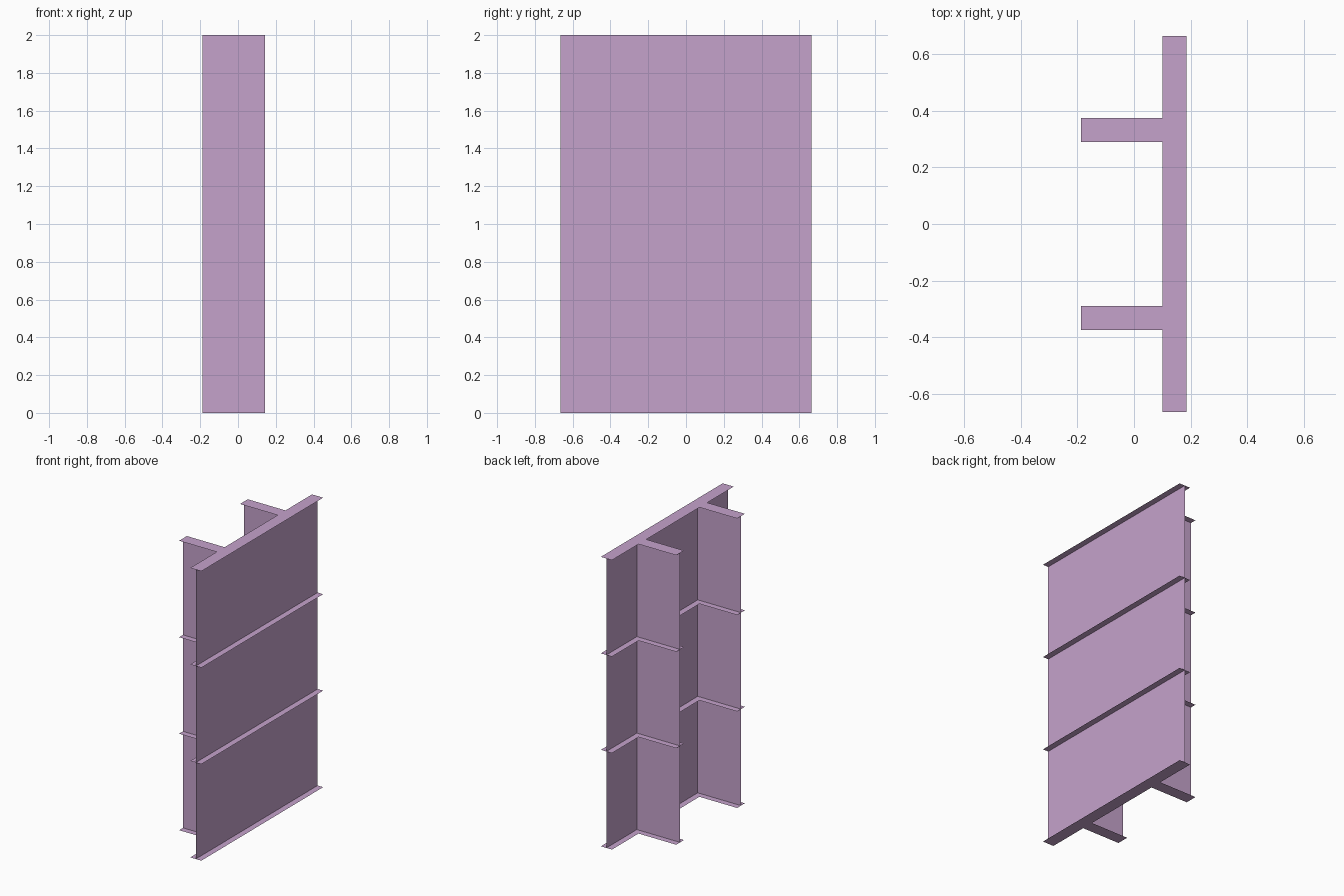
import bpy

if "Cube" in bpy.data.objects:
    bpy.data.objects.remove(bpy.data.objects["Cube"])

HEIGHT, HALF_LEN = 2.0, 0.665
FLANGE = 0.0425            # half width of the flat flanges
WALL_X, FIN_TIP, FIN_Y = 0.143, -0.1875, 0.3325
LEVELS = 4

mat = bpy.data.materials.new("lilac")
mat.diffuse_color = (0.56, 0.365, 0.60, 1.0)
mat.use_nodes = True
mat.node_tree.nodes["Principled BSDF"].inputs["Base Color"].default_value = mat.diffuse_color


def sheet(name, points):
    """One thin flat sheet from its outline."""
    mesh = bpy.data.meshes.new(name)
    mesh.from_pydata(points, [], [list(range(len(points)))])
    mesh.materials.append(mat)
    obj = bpy.data.objects.new(name, mesh)
    bpy.context.collection.objects.link(obj)
    return obj


def upright(name, a, b):
    """Full-height vertical sheet between two plan points."""
    return sheet(name, [(*a, 0), (*b, 0), (*b, HEIGHT), (*a, HEIGHT)])


# Main web, facing +x
upright("main_web", (WALL_X, -HALF_LEN), (WALL_X, HALF_LEN))

# Two fins behind the web
for side, label in ((-1, "front"), (1, "back")):
    upright(label + "_fin", (FIN_TIP, side * FIN_Y), (WALL_X, side * FIN_Y))

# Flat flanges that follow the plan of the web and fins
inner, outer = WALL_X - FLANGE, WALL_X + FLANGE
half = [(outer, HALF_LEN), (inner, HALF_LEN),
        (inner, FIN_Y + FLANGE), (FIN_TIP, FIN_Y + FLANGE),
        (FIN_TIP, FIN_Y - FLANGE), (inner, FIN_Y - FLANGE)]
plan = half + [(x, -y) for x, y in reversed(half)]
for i in range(LEVELS):
    z = HEIGHT * i / (LEVELS - 1)
    sheet(f"flange_{i + 1}", [(x, y, z) for x, y in plan])
